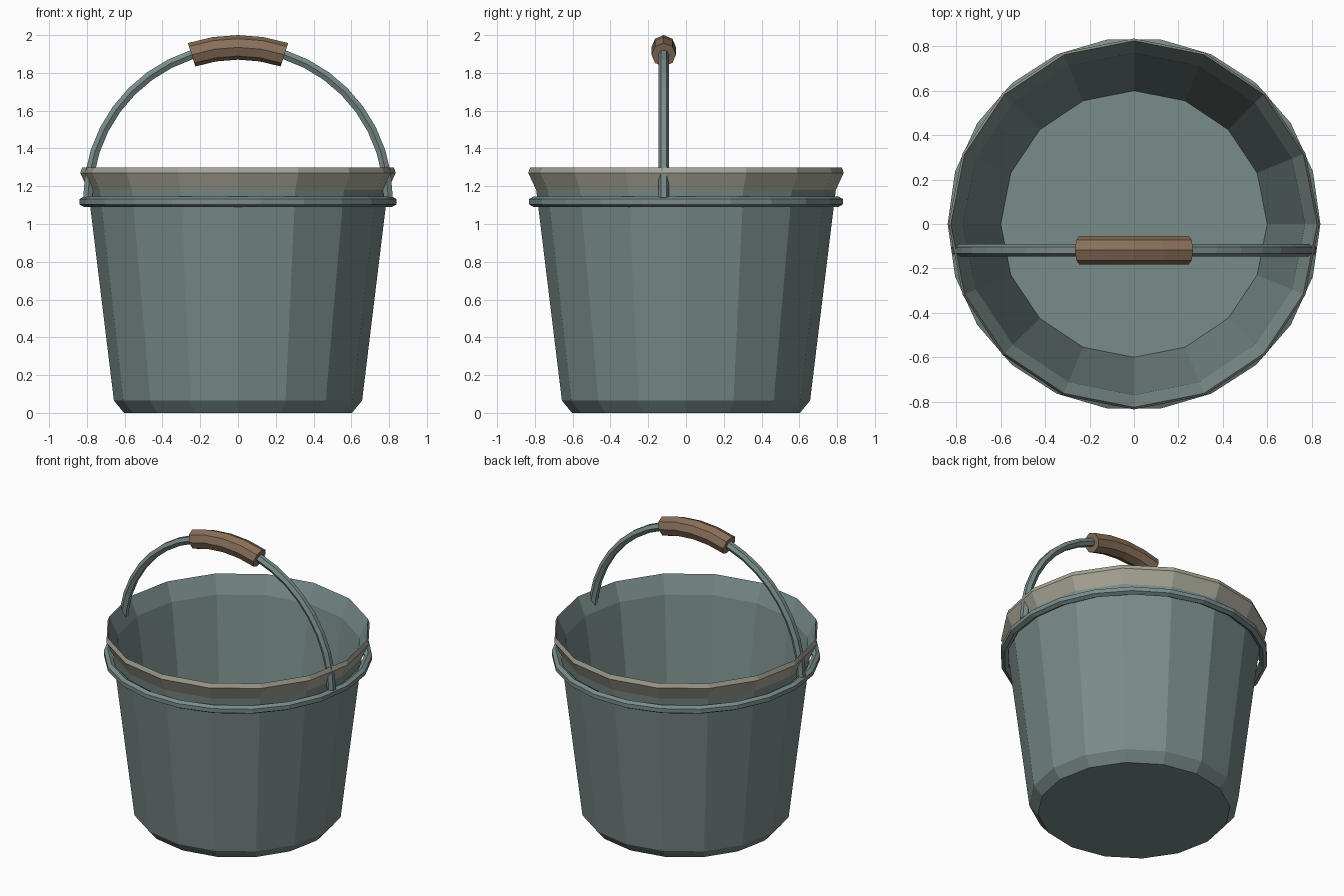
import bpy, bmesh
from math import sin, cos, pi, radians
from mathutils import Vector

if "Cube" in bpy.data.objects:
    bpy.data.objects.remove(bpy.data.objects["Cube"])


def material(name, rgb):
    m = bpy.data.materials.new(name)
    m.use_nodes = True
    m.diffuse_color = (*rgb, 1)
    m.node_tree.nodes["Principled BSDF"].inputs["Base Color"].default_value = (*rgb, 1)
    return m


metal = material("grey green metal", (0.19, 0.262, 0.253))
cream = material("weathered cream", (0.39, 0.38, 0.305))
wood = material("brown wood", (0.25, 0.16, 0.10))


def finish(name, bm, *mats):
    bmesh.ops.recalc_face_normals(bm, faces=bm.faces)
    mesh = bpy.data.meshes.new(name)
    for m in mats:
        mesh.materials.append(m)
    bm.to_mesh(mesh)
    bm.free()
    obj = bpy.data.objects.new(name, mesh)
    bpy.context.collection.objects.link(obj)
    return obj


def skin(bm, loops, closed):
    """Bridge neighbouring loops of vertices with quads and cap open ends."""
    n = len(loops[0])
    for i in range(len(loops) if closed else len(loops) - 1):
        a, b = loops[i], loops[(i + 1) % len(loops)]
        for k in range(n):
            j = (k + 1) % n
            bm.faces.new((a[k], a[j], b[j], b[k]))
    if not closed:
        bm.faces.new(loops[0])
        bm.faces.new(loops[-1])


def arc_tube(name, mat, centre, out, side, radius, thick, sides, turn, start, end, steps):
    """Faceted tube along an arc; 'out' and 'side' span the plane of the arc."""
    axis = out.cross(side)
    closed = end - start >= 360
    bm = bmesh.new()
    loops = []
    for i in range(steps if closed else steps + 1):
        a = radians(start + (end - start) * i / steps)
        ray = out * cos(a) + side * sin(a)
        loop = []
        for k in range(sides):
            t = 2 * pi * (k + turn) / sides
            loop.append(bm.verts.new(centre + ray * (radius + thick * cos(t)) + axis * thick * sin(t)))
        loops.append(loop)
    skin(bm, loops, closed)
    return finish(name, bm, mat)


# Bucket shell: outer wall, flared rim, inner wall and floor (radius, height)
RIM_Z = 1.18
profile = [(0.603, 0), (0.657, 0.065), (0.793, RIM_Z), (0.835, 1.27),
           (0.825, 1.3), (0.77, RIM_Z), (0.6, 0.07)]
SIDES = 16
bm = bmesh.new()
rings = [[bm.verts.new((r * cos(2 * pi * k / SIDES), r * sin(2 * pi * k / SIDES), z))
          for k in range(SIDES)] for r, z in profile]
skin(bm, rings, False)
bmesh.ops.recalc_face_normals(bm, faces=bm.faces)
# Painted outside of the rim
for f in bm.faces:
    c = f.calc_center_median()
    if c.z > RIM_Z and f.normal.dot(Vector((c.x, c.y, 0))) > 0:
        f.material_index = 1
finish("bucket_shell", bm, metal, cream)

X, Y, Z = Vector((1, 0, 0)), Vector((0, 1, 0)), Vector((0, 0, 1))

# Hoop around the wall
arc_tube("wire_hoop", metal, Z * 1.118, X, Y, 0.815, 0.028, 6, 0.5, 0, 360, 22)

# Carrying handle and its wooden grip
pivot = Vector((0, -0.118, 1.14))
arc_tube("handle_wire", metal, pivot, Z, X, 0.795, 0.028, 6, 0.5, -90, 90, 20)
arc_tube("handle_grip", wood, pivot, Z, X, 0.795, 0.065, 8, 0, -18, 18, 4)
